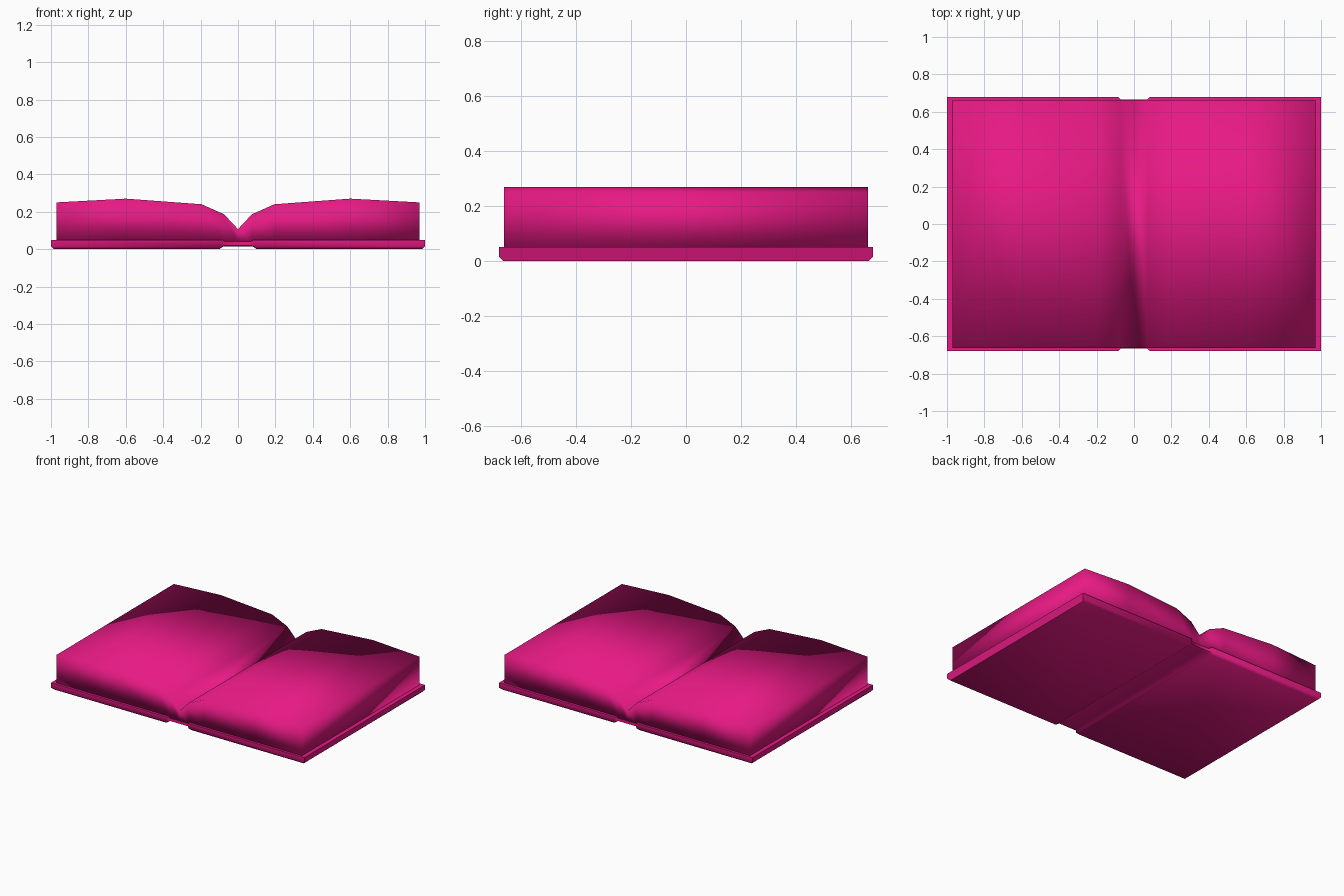
import bpy, bmesh, math

if "Cube" in bpy.data.objects:
    bpy.data.objects.remove(bpy.data.objects["Cube"])

mat = bpy.data.materials.new("magenta")
mat.diffuse_color = (0.80, 0.01, 0.23, 1)
mat.use_nodes = True
mat.node_tree.nodes["Principled BSDF"].inputs["Base Color"].default_value = mat.diffuse_color


def loft(name, rings, angle):
    """Skin closed rings of equal size, cap both ends, smooth shade."""
    bm = bmesh.new()
    vr = [[bm.verts.new(p) for p in ring] for ring in rings]
    n = len(vr[0])
    for a, b in zip(vr, vr[1:]):
        for i in range(n):
            j = (i + 1) % n
            bm.faces.new((a[i], a[j], b[j], b[i]))
    bm.faces.new(vr[0])
    bm.faces.new(vr[-1][::-1])
    bmesh.ops.recalc_face_normals(bm, faces=bm.faces)
    me = bpy.data.meshes.new(name)
    bm.to_mesh(me)
    bm.free()
    me.materials.append(mat)
    ob = bpy.data.objects.new(name, me)
    bpy.context.collection.objects.link(ob)
    bpy.ops.object.select_all(action='DESELECT')
    bpy.context.view_layer.objects.active = ob
    ob.select_set(True)
    if angle is None:
        bpy.ops.object.shade_smooth()
    else:
        bpy.ops.object.shade_smooth_by_angle(angle=angle)
    return ob


def mirrored(stations, section, centre=()):
    """Sections from -x to +x, made from stations listed from outside in."""
    left = [section(-1, *s) for s in stations]
    mid = [section(-1, *s) for s in centre]
    right = [section(1, *s) for s in reversed(stations)]
    return left + mid + right


# Cover: two boards with chamfered undersides joined by a thinner spine
def cover_section(side, x, x_low, hy, hy_low, z0, z1, z2):
    x, x_low = side * x, side * x_low
    return [(x, -hy, z2), (x, -hy, z1), (x_low, -hy_low, z0),
            (x_low, hy_low, z0), (x, hy, z1), (x, hy, z2)]


cover = [(1.0, 0.985, 0.68, 0.665, 0.0, 0.015, 0.05),
         (0.085, 0.10, 0.68, 0.665, 0.0, 0.015, 0.05),
         (0.07, 0.08, 0.665, 0.65, 0.013, 0.02, 0.04)]
loft("cover", mirrored(cover, cover_section), math.radians(50))


# Pages: two curved blocks meeting in a deep central valley
def page_section(side, x, z_low, z_top):
    x, hy = side * x, 0.663
    return [(x, -hy, z_low), (x, hy, z_low), (x, hy, z_top), (x, -hy, z_top)]


pages = [(0.97, 0.05, 0.25), (0.60, 0.05, 0.27), (0.195, 0.05, 0.24),
         (0.075, 0.04, 0.187)]
loft("pages", mirrored(pages, page_section, [(0, 0.04, 0.107)]), None)
